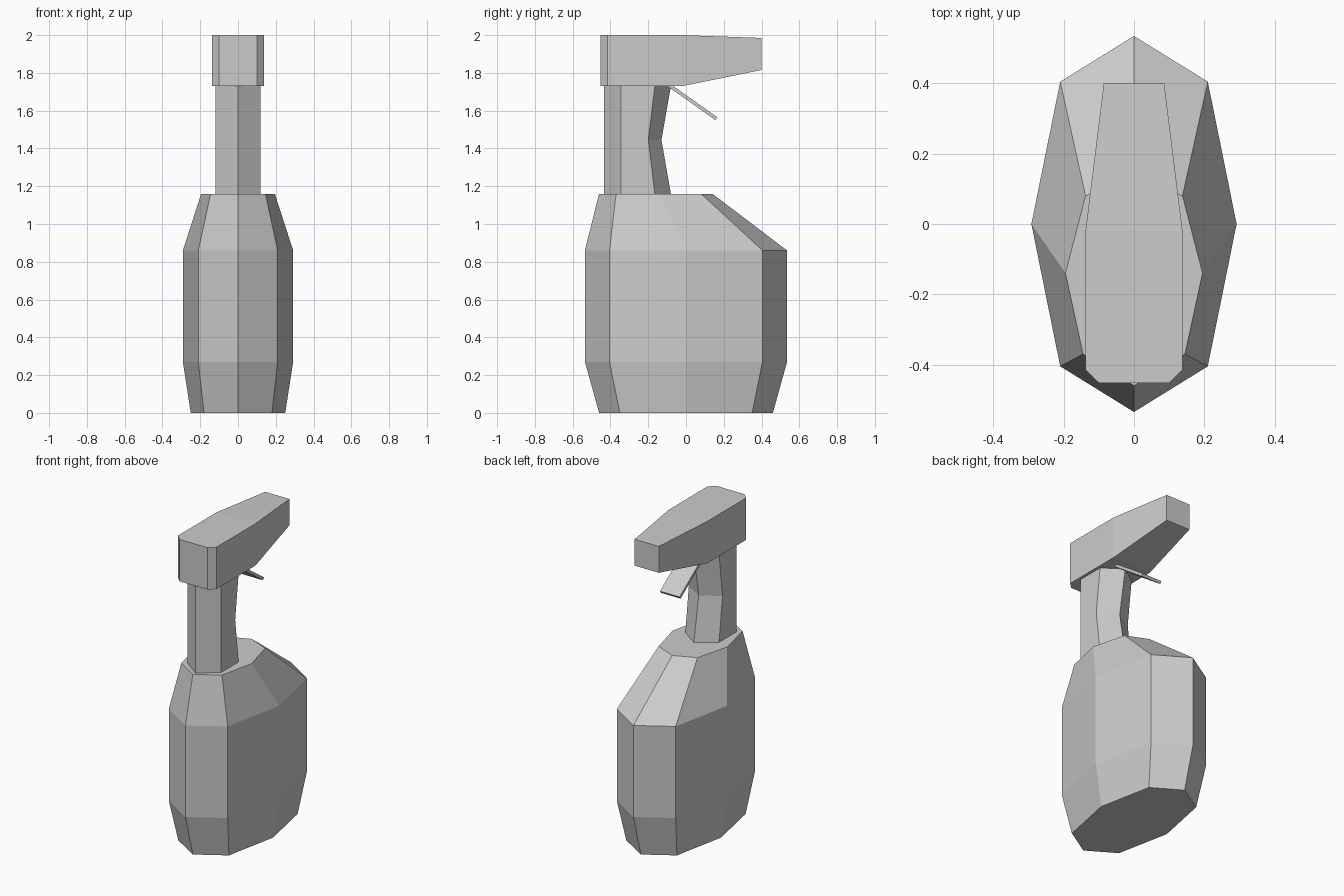
import bpy, bmesh, math
from mathutils import Vector

if "Cube" in bpy.data.objects:
    bpy.data.objects.remove(bpy.data.objects["Cube"])


def loft(name, rings):
    """Skin a list of equal-length closed 3D rings and cap both ends."""
    bm = bmesh.new()
    rows = [[bm.verts.new(p) for p in ring] for ring in rings]
    n = len(rows[0])
    for a, b in zip(rows, rows[1:]):
        for i in range(n):
            j = (i + 1) % n
            quad = (a[i], a[j], b[j], b[i])
            if i >= n // 2:              # mirror the quad split on the left half
                quad = quad[1:] + quad[:1]
            bm.faces.new(quad)
    bm.faces.new(rows[0][::-1])
    bm.faces.new(rows[-1])
    bmesh.ops.recalc_face_normals(bm, faces=bm.faces)
    mesh = bpy.data.meshes.new(name)
    bm.to_mesh(mesh)
    bm.free()
    obj = bpy.data.objects.new(name, mesh)
    bpy.context.collection.objects.link(obj)
    return obj


def level(half, z):
    """Horizontal ring from the right half outline, mirrored in x."""
    left = [(-x, y) for x, y in half[-2:0:-1]]
    return [(x, y, z) for x, y in half + left]


def section(y, w, z0, z1):
    """Upright rectangular cross-section."""
    return [(-w, y, z0), (w, y, z0), (w, y, z1), (-w, y, z1)]


# Eight-sided bottle
base = [(0, -.46), (.18, -.35), (.25, 0), (.18, .35), (0, .46)]
wide = [(0, -.535), (.21, -.405), (.292, 0), (.21, .405), (0, .535)]
shoulder = [(0, -.46), (.145, -.37), (.195, -.14), (.138, .08), (0, .14)]
loft("bottle", [level(base, 0), level(wide, .27), level(wide, .86), level(shoulder, 1.16)])

# Six-sided neck, pinched at the back
end = [(0, -.435), (.12, -.345), (.12, -.165), (0, -.08)]
pinch = [(0, -.435), (.12, -.345), (.12, -.20), (0, -.13)]
loft("neck", [level(end, 1.16), level(pinch, 1.445), level(end, 1.73)])

# Spray head with chamfered rear corners and tapered nozzle
loft("spray_head", [section(-.452, .10, 1.73, 2), section(-.415, .138, 1.73, 2),
                    section(-.02, .138, 1.73, 2), section(.40, .086, 1.815, 1.985)])

# Thin slanted trigger plate
start, tip = Vector((0, -.09, 1.735)), Vector((0, .16, 1.558))
d = (tip - start).normalized()
up = Vector((0, -d.z, d.y)) * .009
side = Vector((.07, 0, 0))
loft("trigger", [[p - side - up, p + side - up, p + side + up, p - side + up]
                 for p in (start, tip)])
